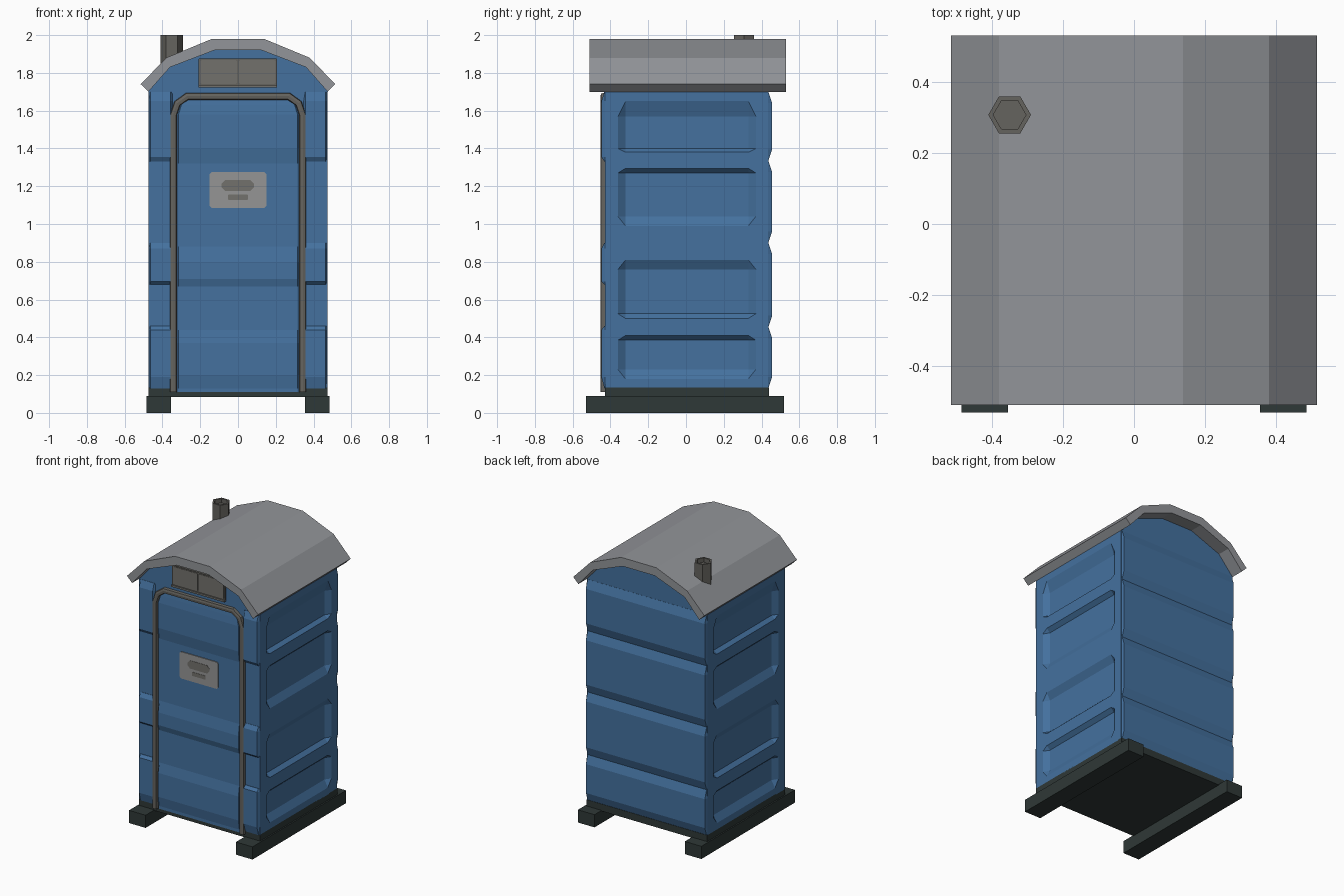
import bpy, bmesh, math

if "Cube" in bpy.data.objects:
    bpy.data.objects.remove(bpy.data.objects["Cube"])


def mat(name, r, g, b):
    m = bpy.data.materials.new(name)
    m.diffuse_color = (r, g, b, 1)
    m.use_nodes = True
    m.node_tree.nodes["Principled BSDF"].inputs["Base Color"].default_value = m.diffuse_color
    return m


BLUE = mat("blue_plastic", 0.058, 0.165, 0.345)
ROOF = mat("roof_grey", 0.29, 0.30, 0.32)
DARK = mat("dark_base", 0.028, 0.040, 0.038)
TRIM = mat("trim_grey", 0.13, 0.125, 0.112)
PANE = mat("vent_grey", 0.17, 0.165, 0.15)
SIGN = mat("sign_grey", 0.30, 0.30, 0.30)


def finish(name, bm, m, recalc=True):
    if recalc:
        bmesh.ops.recalc_face_normals(bm, faces=bm.faces)
    me = bpy.data.meshes.new(name)
    bm.to_mesh(me)
    bm.free()
    me.materials.append(m)
    ob = bpy.data.objects.new(name, me)
    bpy.context.collection.objects.link(ob)
    return ob


def loft(name, rings, m, cap=True, closed=True):
    """Skin between rings of 3D points."""
    bm = bmesh.new()
    rows = [[bm.verts.new(p) for p in r] for r in rings]
    n = len(rows[0])
    for a, b in zip(rows, rows[1:]):
        for i in range(n if closed else n - 1):
            j = (i + 1) % n
            bm.faces.new((a[i], a[j], b[j], b[i]))
    if cap:
        bm.faces.new(rows[0])
        bm.faces.new(rows[-1])
    return finish(name, bm, m)


def prism(name, xz, y0, y1, m):
    return loft(name, [[(x, y, z) for x, z in xz] for y in (y0, y1)], m)


def box(name, x0, x1, y0, y1, z0, z1, m):
    return prism(name, [(x0, z0), (x1, z0), (x1, z1), (x0, z1)], y0, y1, m)


def plate(name, x0, x1, z0, z1, c, y0, y1, m):
    """Thin plate with clipped corners."""
    return prism(name, [(x0 + c, z0), (x1 - c, z0), (x1, z0 + c), (x1, z1 - c),
                        (x1 - c, z1), (x0 + c, z1), (x0, z1 - c), (x0, z0 + c)], y0, y1, m)


def ribbed(name, levels, y_in, taper, m, x0=None, x1=None):
    """Vertical panel whose depth follows (z, y, half width) levels."""
    rings = []
    for z, y, hw in levels:
        a, b = (-hw, hw) if x0 is None else (x0, x1)
        rings.append([(a, y_in, z), (a + taper, y, z), (b - taper, y, z), (b, y_in, z)])
    return loft(name, rings, m)


# skids and floor
for s, n in ((-1, "left"), (1, "right")):
    box(n + "_skid", s * 0.42 - 0.065, s * 0.42 + 0.065, -0.53, 0.52, 0, 0.09, DARK)
box("floor_base", -0.475, 0.475, -0.43, 0.44, 0.085, 0.135, DARK)

# cabin core with arched top, open at the sides
half_in = [(0.475, 1.70), (0.36, 1.83), (0.125, 1.92)]
arch_in = half_in + [(-x, z) for x, z in reversed(half_in)]
core = prism("cabin_core", [(-0.475, 0.13), (0.475, 0.13)] + arch_in, -0.43, 0.435, BLUE)
bm = bmesh.new()
bm.from_mesh(core.data)
bmesh.ops.delete(bm, geom=[f for f in bm.faces if abs(f.normal.x) > 0.99], context='FACES_ONLY')
bm.to_mesh(core.data)
bm.free()

# side walls with four sunken panels
ys = [-0.43, -0.36, -0.32, 0.33, 0.37, 0.435]
zs = [0.13, 0.18, 0.23, 0.385, 0.41, 0.50, 0.525, 0.76, 0.81,
      0.99, 1.04, 1.27, 1.295, 1.38, 1.40, 1.57, 1.65, 1.70]
for s, n in ((-1, "left"), (1, "right")):
    bm = bmesh.new()
    sunk = lambda i, j: i in (2, 3) and j % 4 in (2, 3)
    g = [[bm.verts.new((s * (0.448 if sunk(i, j) else 0.475), y, z))
          for j, z in enumerate(zs)] for i, y in enumerate(ys)]
    for i in range(len(ys) - 1):
        for j in range(len(zs) - 1):
            c = [(i, j), (i + 1, j), (i + 1, j + 1), (i, j + 1)]
            if s < 0:
                c.reverse()
            low = [k for k in range(4) if sunk(*c[k])]
            v = [g[a][b] for a, b in c]
            if len(low) == 1:
                k = low[0]
                v = v[k:] + v[:k]
                bm.faces.new((v[0], v[1], v[3]))
                bm.faces.new((v[1], v[2], v[3]))
            else:
                bm.faces.new(v)
    finish(n + "_wall", bm, BLUE, recalc=False)

# back wall ribs
back = []
for lo, hi in ((0.13, 0.455), (0.455, 0.90), (0.90, 1.335), (1.335, 1.70)):
    back += [(lo, 0.436, 0.475), (lo + 0.06, 0.456, 0.475), (hi - 0.06, 0.456, 0.475)]
back.append((1.70, 0.436, 0.475))
ribbed("back_panel", back, 0.43, 0.008, BLUE)

# front corner ribs
F0, F1 = -0.432, -0.448
for s, n in ((-1, "left"), (1, "right")):
    for k, (a, b, c, d) in enumerate(((0.13, 0.19, 0.44, 0.46), (0.68, 0.695, 0.87, 0.90),
                                      (1.33, 1.355, 1.65, 1.70))):
        a0, b0 = sorted((s * 0.345, s * 0.475))
        ribbed(f"{n}_front_rib_{k}", [(a, F0, 0), (b, F1, 0), (c, F1, 0), (d, F0, 0)],
               -0.425, 0.012, BLUE, a0, b0)

# door
D0, D1, W = -0.434, -0.446, 0.33
ribbed("door", [(0.11, D0, W), (0.13, D0, W), (0.20, D1, W), (0.37, D1, W), (0.44, D0, W),
                (0.67, D0, W), (0.71, D1, W), (0.80, D1, W), (0.88, D0, W), (1.32, D0, W),
                (1.40, D1, W), (1.58, D1, W), (1.63, -0.44, 0.315), (1.67, D0, 0.275)],
       -0.425, 0.015, BLUE)

# door frame
rings = []
for o, y in ((0, -0.425), (0.004, -0.449), (0.018, -0.453), (0.034, -0.451), (0.04, -0.43)):
    h = [(0.362 - o, 0.11), (0.362 - o, 1.575), (0.337 - 0.8 * o, 1.65 - 0.6 * o),
         (0.275 - 0.3 * o, 1.695 - o)]
    rings.append([(x, y, z) for x, z in h] + [(-x, y, z) for x, z in reversed(h)])
loft("door_frame", rings, TRIM, cap=False, closed=False)

# sign plate with plain markings
plate("sign_plate", -0.15, 0.15, 1.085, 1.275, 0.01, -0.440, -0.43, SIGN)
plate("sign_marker", -0.088, 0.085, 1.175, 1.232, 0.02, -0.442, -0.436, PANE)
plate("sign_bar", -0.053, 0.053, 1.128, 1.155, 0.003, -0.442, -0.436, PANE)

# vent windows above the door
plate("vent_surround", -0.21, 0.207, 1.722, 1.875, 0.004, -0.442, -0.425, TRIM)
box("vent_sill", -0.21, 0.207, -0.45, -0.43, 1.722, 1.735, PANE)
for x, n in ((-0.102, "left"), (0.102, "right")):
    plate(n + "_vent", x - 0.096, x + 0.096, 1.742, 1.867, 0.004, -0.445, -0.437, PANE)

# curved roof
half_out = [(0.515, 1.74), (0.38, 1.88), (0.138, 1.98)]
arch_out = half_out + [(-x, z) for x, z in reversed(half_out)]
prism("roof", arch_out + arch_in[::-1], -0.51, 0.53, ROOF)


# hexagonal vent pipe, hollow at the top
def hexa(r, z):
    return [(-0.35 + r * math.cos(k * math.pi / 3), 0.307 + r * math.sin(k * math.pi / 3), z)
            for k in range(6)]


loft("vent_pipe", [hexa(0.06, 1.75), hexa(0.06, 2.0), hexa(0.046, 2.0), hexa(0.046, 1.97)], TRIM)
